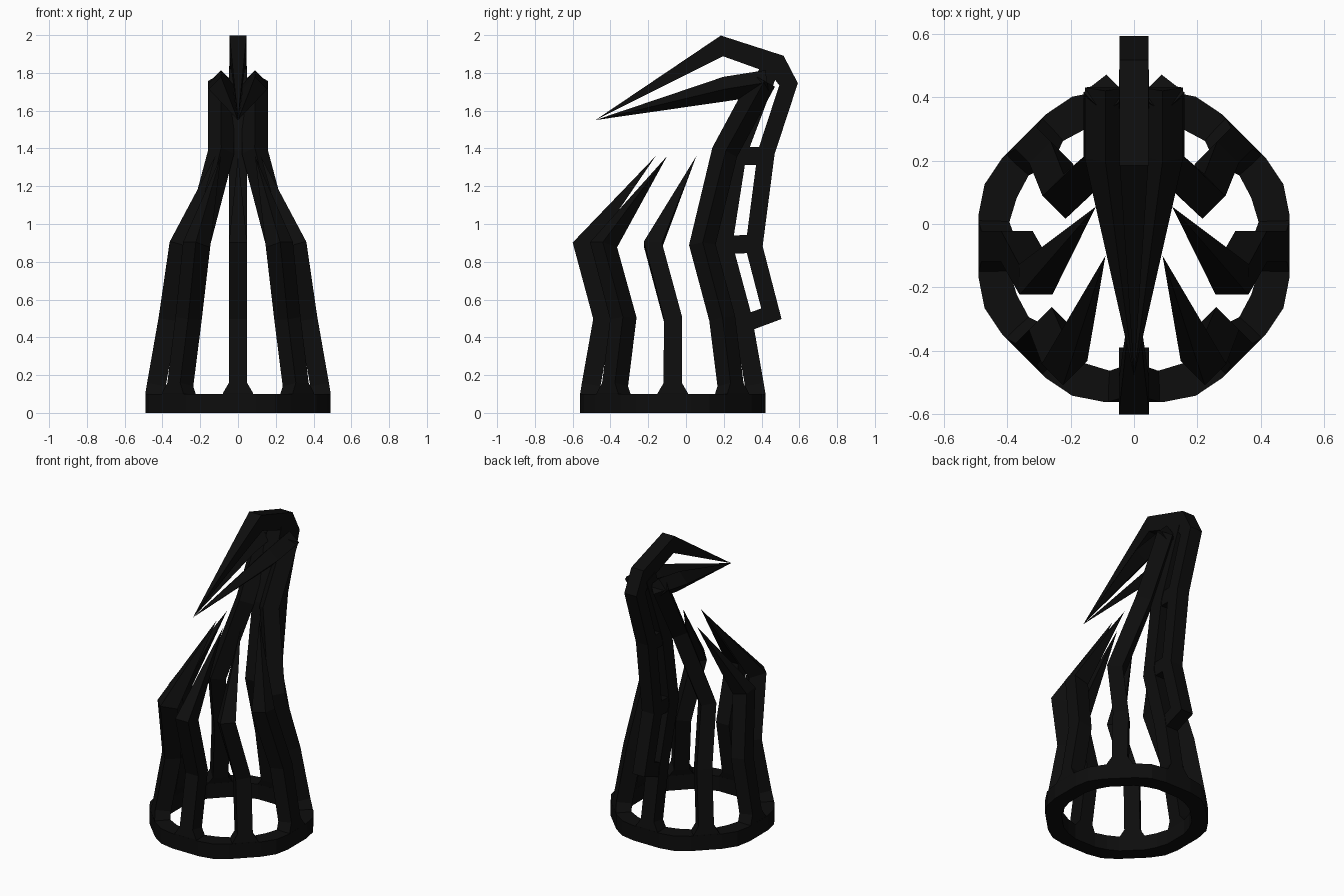
import bpy, bmesh
from math import sin, cos, radians
from mathutils import Vector

if "Cube" in bpy.data.objects:
    bpy.data.objects.remove(bpy.data.objects["Cube"])

mat = bpy.data.materials.new("black")
mat.diffuse_color = (0.004, 0.004, 0.004, 1)
mat.use_nodes = True
mat.node_tree.nodes["Principled BSDF"].inputs["Base Color"].default_value = mat.diffuse_color


def make(name, bm, mirror=False):
    bmesh.ops.recalc_face_normals(bm, faces=bm.faces)
    me = bpy.data.meshes.new(name)
    bm.to_mesh(me)
    bm.free()
    me.materials.append(mat)
    ob = bpy.data.objects.new(name, me)
    bpy.context.collection.objects.link(ob)
    if mirror:
        ob.modifiers.new("mirror", 'MIRROR').use_mirror_merge = False
    return ob


def tube(name, pts, side, sizes=None, spike=False, mirror=False):
    """Four-sided mitred bar along pts; sizes are (half width, half depth)."""
    pts = [Vector(p) for p in pts]
    sizes = sizes or [(0.045, 0.048)] * len(pts)
    bm = bmesh.new()
    rings = []
    n = len(pts)
    for i, p in enumerate(pts):
        if spike and i == n - 1:
            break
        a = (p - pts[i - 1]).normalized() if i else (pts[1] - p).normalized()
        b = (pts[i + 1] - p).normalized() if i < n - 1 else a
        t = (a + b).normalized()
        s = Vector(side)
        s = (s - t * s.dot(t)).normalized()
        d = t.cross(s)
        w, h = sizes[i]
        h *= min(1.4, 1 / max(0.1, t.dot(a)))
        rings.append([bm.verts.new(p + s * w * u + d * h * v)
                      for u, v in ((-1, -1), (1, -1), (1, 1), (-1, 1))])
    for r, q in zip(rings, rings[1:]):
        for k in range(4):
            bm.faces.new((r[k], r[k - 1], q[k - 1], q[k]))
    bm.faces.new(rings[0])
    if spike:
        tip = bm.verts.new(pts[-1])
        for k in range(4):
            bm.faces.new((rings[-1][k], rings[-1][k - 1], tip))
    else:
        bm.faces.new(rings[-1])
    return make(name, bm, mirror)


# base ring: corners are skipped where the ribs meet it
bm = bmesh.new()
loops = []
for k in range(32):
    if k % 4 == 0:
        continue
    a = radians(k * 11.25)
    e = 0.01 if k % 4 == 2 else 0
    loops.append([bm.verts.new((r * cos(a), r * sin(a) - 0.07, z))
                  for r, z in ((0.40, 0), (0.50 + e, 0), (0.50 + e, 0.1), (0.40, 0.1))])
for i, r in enumerate(loops):
    q = loops[i - 1]
    for k in range(4):
        bm.faces.new((r[k], r[k - 1], q[k - 1], q[k]))
make("base_ring", bm)


# ribs rising from the ring
def rib(name, deg, upper, spike, mirror):
    c, s = cos(radians(deg)), sin(radians(deg))
    pts = [(r * c, r * s - 0.07, z)
           for r, z in ((0.442, 0.02), (0.442, 0.1), (0.432, 0.15), (0.37, 0.5))]
    pts.append((0.31 * c, 0.37 * s - 0.175, 0.89))
    pts += upper
    sizes = [(0.085, 0.045), (0.08, 0.048)] + [(0.048, 0.05)] * (len(pts) - 2)
    tube(name, pts, (-s, c, 0), sizes, spike, mirror)


rib("front_rib", -90, [(0, -0.16, 1.36)], True, False)
rib("front_side_ribs", -45, [(0.09, -0.10, 1.36)], True, True)
rib("side_ribs", 0, [(0.12, 0.055, 1.36)], True, True)
rib("neck_side_ribs", 45, [(0.09, 0.205, 1.38), (0.09, 0.41, 1.76)], False, True)
rib("neck_back_rib", 90, [(0, 0.27, 1.37), (0, 0.44, 1.82)], False, False)

# lower beak prongs
tube("lower_beak", [(0.09, 0.43, 1.75), (0.09, 0.21, 1.715), (0, -0.48, 1.55)],
     (1, 0, 1), [(0.046, 0.046)] * 3, True, True)

# rear fin running over the head into the upper beak
tube("fin_and_upper_beak",
     [(0, 0.29, 0.465), (0, 0.452, 0.525), (0, 0.36, 0.88), (0, 0.425, 1.38),
      (0, 0.543, 1.74), (0, 0.48, 1.845), (0, 0.19, 1.943), (0, -0.48, 1.55)],
     (1, 0, 0), [(0.045, 0.045)] * 5 + [(0.045, 0.055), (0.045, 0.05), (0, 0)], True)

# bars joining fin to neck
for i, (y0, z0, y1, z1) in enumerate(((0.19, 0.89, 0.38, 0.895), (0.28, 1.36, 0.44, 1.36))):
    tube(f"fin_bar_{i + 1}", [(0, y0, z0), (0, y1, z1)], (1, 0, 0))
